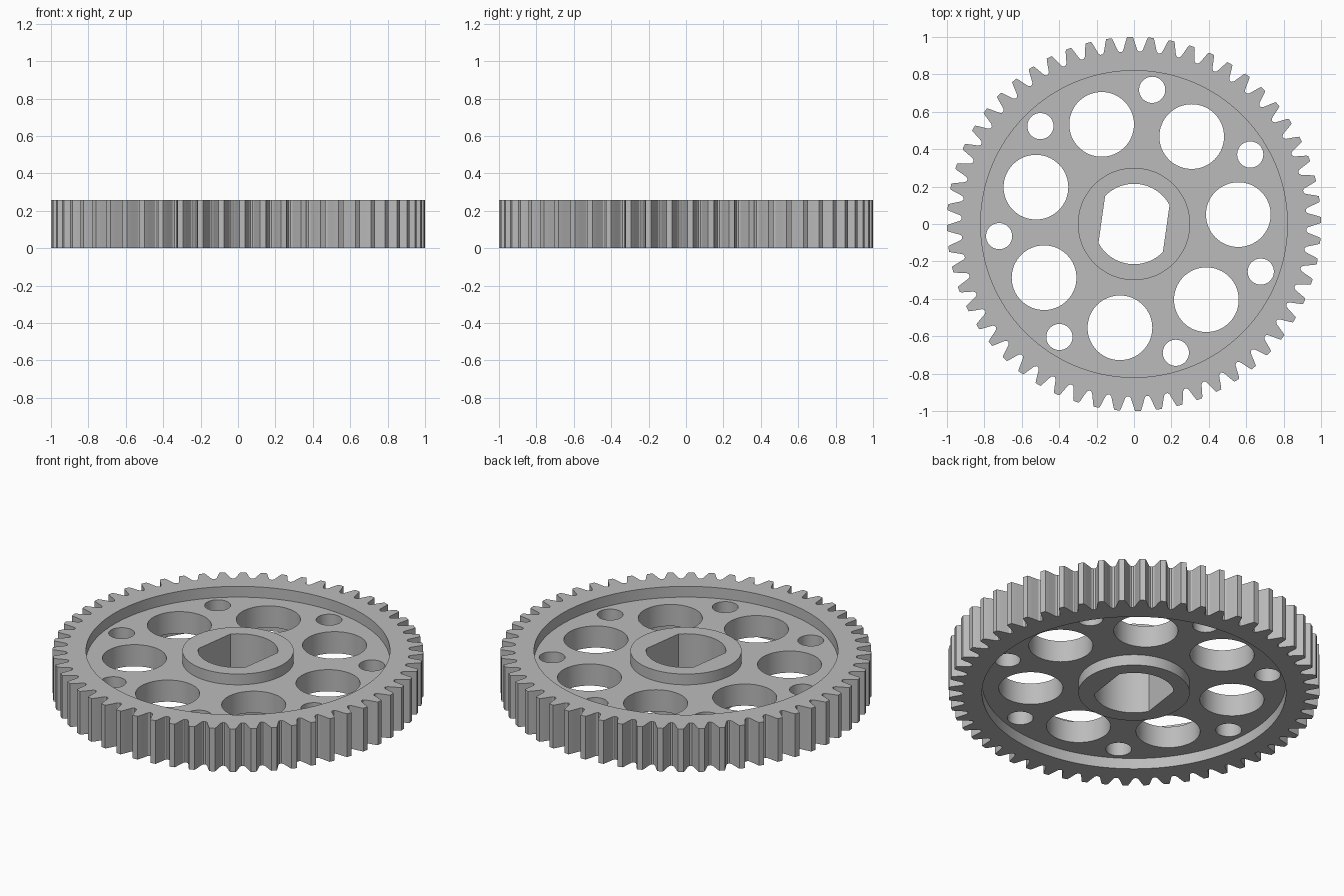
import bpy
import bmesh
from math import sin, cos, pi, radians, acos

cube = bpy.data.objects.get("Cube")
if cube:
    bpy.data.objects.remove(cube, do_unlink=True)

HEIGHT = 0.257
RECESS = 0.064
RIM_INNER = 0.82
HUB_OUTER = 0.30
TEETH = 56
SPOKES = 7

grey = bpy.data.materials.new("plain grey")
grey.use_nodes = True
colour = (0.5, 0.5, 0.5, 1)
grey.diffuse_color = colour
grey.node_tree.nodes["Principled BSDF"].inputs["Base Color"].default_value = colour


def polar(r, a, centre=(0, 0)):
    return (centre[0] + r * cos(a), centre[1] + r * sin(a))


def circle(r, centre=(0, 0), n=96):
    return [polar(r, 2 * pi * i / n, centre) for i in range(n)]


def gear_outline():
    # (radius, half thickness) from root to tip of one tooth
    flank = [(0.922, 0.046), (0.93, 0.038), (0.945, 0.033),
             (0.965, 0.027), (0.985, 0.021), (1.0, 0.015)]
    points = []
    for k in range(TEETH):
        mid = radians(1.25) + 2 * pi * k / TEETH
        points += [polar(r, mid - w / r) for r, w in flank]
        points += [polar(r, mid + w / r) for r, w in reversed(flank)]
    return points


def double_flat_bore(r, flat, tilt, n=24):
    # Two arcs joined by two parallel flats
    half = acos(flat / r)
    points = []
    for start in (0, pi):
        a0, a1 = tilt + start + half, tilt + start + pi - half
        points += [polar(r, a0 + (a1 - a0) * i / n) for i in range(n + 1)]
    return points


def plate(name, loops, z0, z1):
    # Fill the outline around its holes, then extrude it to a solid
    bm = bmesh.new()
    for loop in loops:
        verts = [bm.verts.new((x, y, z0)) for x, y in loop]
        for i, v in enumerate(verts):
            bm.edges.new((verts[i - 1], v))
    bmesh.ops.triangle_fill(bm, edges=bm.edges[:], use_beauty=True, normal=(0, 0, 1))
    ext = bmesh.ops.extrude_face_region(bm, geom=bm.faces[:], use_keep_orig=True)
    top = [g for g in ext["geom"] if isinstance(g, bmesh.types.BMVert)]
    bmesh.ops.translate(bm, verts=top, vec=(0, 0, z1 - z0))
    bmesh.ops.recalc_face_normals(bm, faces=bm.faces[:])
    mesh = bpy.data.meshes.new(name)
    bm.to_mesh(mesh)
    bm.free()
    mesh.materials.append(grey)
    mesh.shade_smooth()
    mesh.set_sharp_from_angle(angle=radians(25))
    obj = bpy.data.objects.new(name, mesh)
    bpy.context.collection.objects.link(obj)
    return obj


# Toothed rim, full height
plate("toothed_rim", [gear_outline(), circle(RIM_INNER, n=128)], 0, HEIGHT)

# Thinner web with alternating large and small round holes
holes = []
for k in range(SPOKES):
    a = radians(5.14) + 2 * pi * k / SPOKES
    holes.append(circle(0.173, polar(0.56, a), 64))
    holes.append(circle(0.07, polar(0.724, a + pi / SPOKES), 40))
plate("web", [circle(RIM_INNER, n=128), circle(HUB_OUTER)] + holes, RECESS, HEIGHT - RECESS)

# Hub, level with the rim, with a double-flat shaft bore
plate("hub", [circle(HUB_OUTER), double_flat_bore(0.215, 0.174, radians(-8))], 0, HEIGHT)
